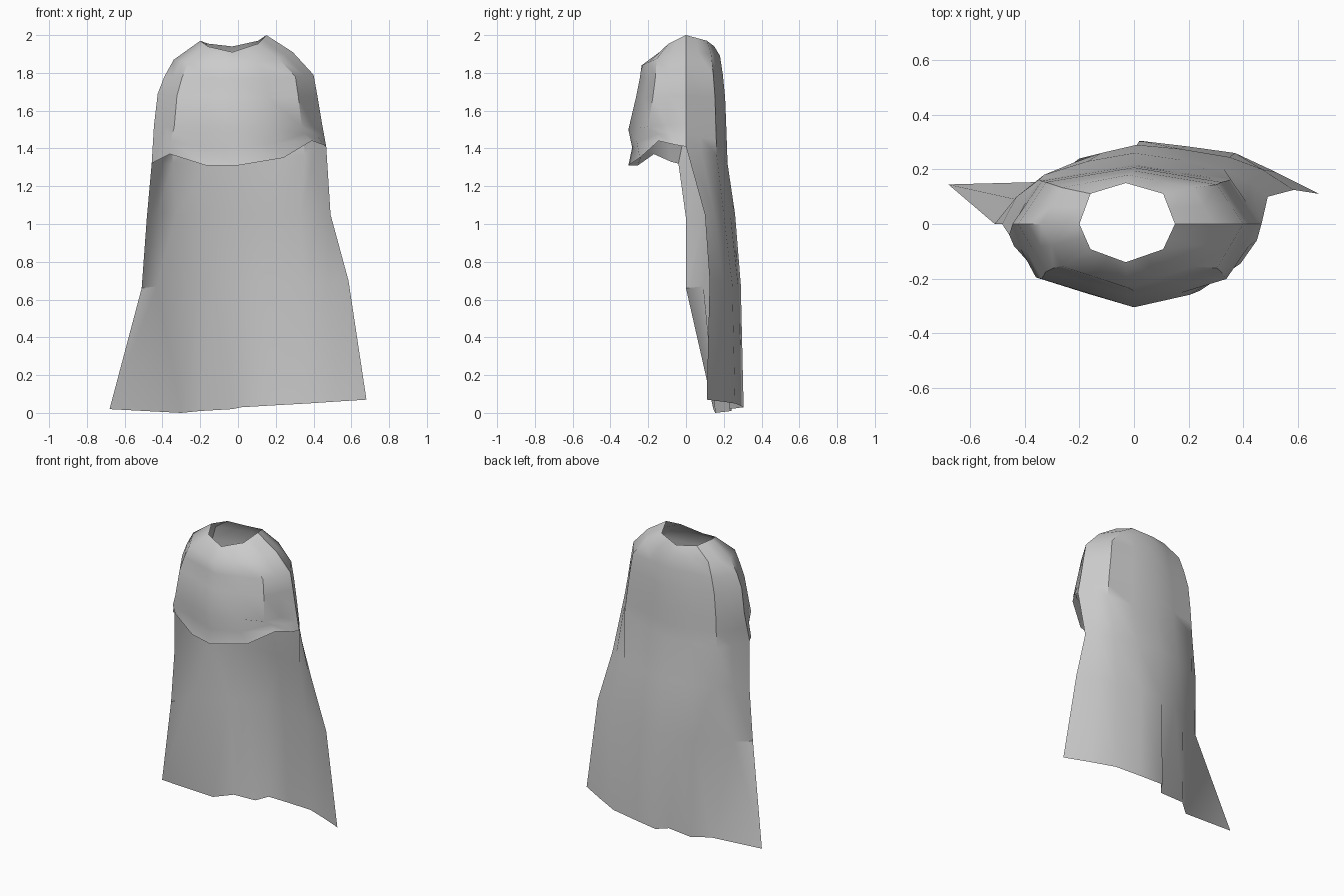
import bpy, bmesh

N = 16  # columns: 0 = right side, 4 = back, 8 = left side, 12 = front


def ring(left, right, front, back, z_left, z_right, z_front, z_back, cx=0.0):
    """Uneven eight-sided ring, subdivided to 16 columns."""
    def diag(x, y, zx, zy):
        k = 0.74 if y > 0 else 0.66
        return (cx + (x - cx) * 0.76, y * k, (zx + zy) / 2)
    corners = [(right, 0, z_right), diag(right, back, z_right, z_back), (cx, back, z_back),
               diag(left, back, z_left, z_back), (left, 0, z_left),
               diag(left, front, z_left, z_front), (cx, front, z_front),
               diag(right, front, z_right, z_front)]
    pts = []
    for a, b in zip(corners, corners[1:] + corners[:1]):
        pts += [a, tuple((p + q) / 2 for p, q in zip(a, b))]
    return pts


# closed rings from the neck opening down over the shoulders and chest
rings = [
    ring(-0.20, 0.15, -0.14, 0.15, 1.97, 2.00, 1.91, 1.94, -0.03),
    ring(-0.34, 0.29, -0.235, 0.18, 1.87, 1.91, 1.84, 1.89, -0.02),
    ring(-0.39, 0.40, -0.245, 0.195, 1.78, 1.79, 1.77, 1.79),
    ring(-0.425, 0.42, -0.265, 0.207, 1.69, 1.68, 1.67, 1.67),
    ring(-0.445, 0.445, -0.305, 0.213, 1.52, 1.53, 1.50, 1.52),
    ring(-0.457, 0.467, -0.30, 0.22, 1.32, 1.41, 1.31, 1.32),
]
# uneven front hem of the mantle, left to right
rings[-1][8:] = [(-0.457, -0.04, 1.32), (-0.44, -0.08, 1.33), (-0.36, -0.17, 1.37),
                 (-0.17, -0.255, 1.31), (0.0, -0.305, 1.31), (0.24, -0.245, 1.35),
                 (0.39, -0.145, 1.44), (0.45, -0.06, 1.42)]

# tucked row between chest and hem that gives the front its folds
tuck = [tuple((p + q) / 2 for p, q in zip(a, b)) for a, b in zip(rings[4], rings[5])]
for col, dx, dy in ((10, -0.01, -0.01), (11, -0.02, 0.035), (12, 0, 0.02),
                    (13, 0.0, -0.01), (14, -0.015, 0.025)):
    x, y, z = tuck[col]
    tuck[col] = (x + dx, y + dy, z)
rings.insert(5, tuck)

# open rows of the hanging back, right edge to left edge
back_rows = [
    [(0.49, 0.10, 1.05), (0.43, 0.15, 1.05), (0.33, 0.20, 1.05), (0.17, 0.235, 1.05),
     (0.0, 0.26, 1.05), (-0.17, 0.23, 1.05), (-0.33, 0.18, 1.05), (-0.43, 0.10, 1.05),
     (-0.483, 0.0, 1.03)],
    [(0.585, 0.125, 0.70), (0.47, 0.20, 0.69), (0.35, 0.245, 0.68), (0.17, 0.275, 0.68),
     (0.01, 0.29, 0.68), (-0.12, 0.26, 0.68), (-0.22, 0.225, 0.67), (-0.43, 0.09, 0.67),
     (-0.51, 0.0, 0.66)],
    [(0.68, 0.11, 0.07), (0.52, 0.19, 0.06), (0.37, 0.26, 0.05), (0.19, 0.285, 0.04),
     (0.02, 0.305, 0.03), (-0.03, 0.23, 0.02), (-0.20, 0.24, 0.01), (-0.30, 0.155, 0.0),
     (-0.68, 0.145, 0.02)],
]

# skin all rows into one cloth sheet
bm = bmesh.new()
rows = [[bm.verts.new(p) for p in r] for r in rings + back_rows]
for a, b in zip(rows, rows[1:]):
    closed = len(b) == N
    for i in range(N if closed else 8):
        j = (i + 1) % N
        bm.faces.new((a[i], b[i], b[j], a[j]))
bmesh.ops.recalc_face_normals(bm, faces=bm.faces)
mesh = bpy.data.meshes.new("cape_cloth")
bm.to_mesh(mesh)
bm.free()
cape = bpy.data.objects.new("cape", mesh)
bpy.context.collection.objects.link(cape)

# smooth cloth, keeping hard pleats
bpy.context.view_layer.objects.active = cape
cape.select_set(True)
bpy.ops.object.shade_smooth_by_angle(angle=0.7)
